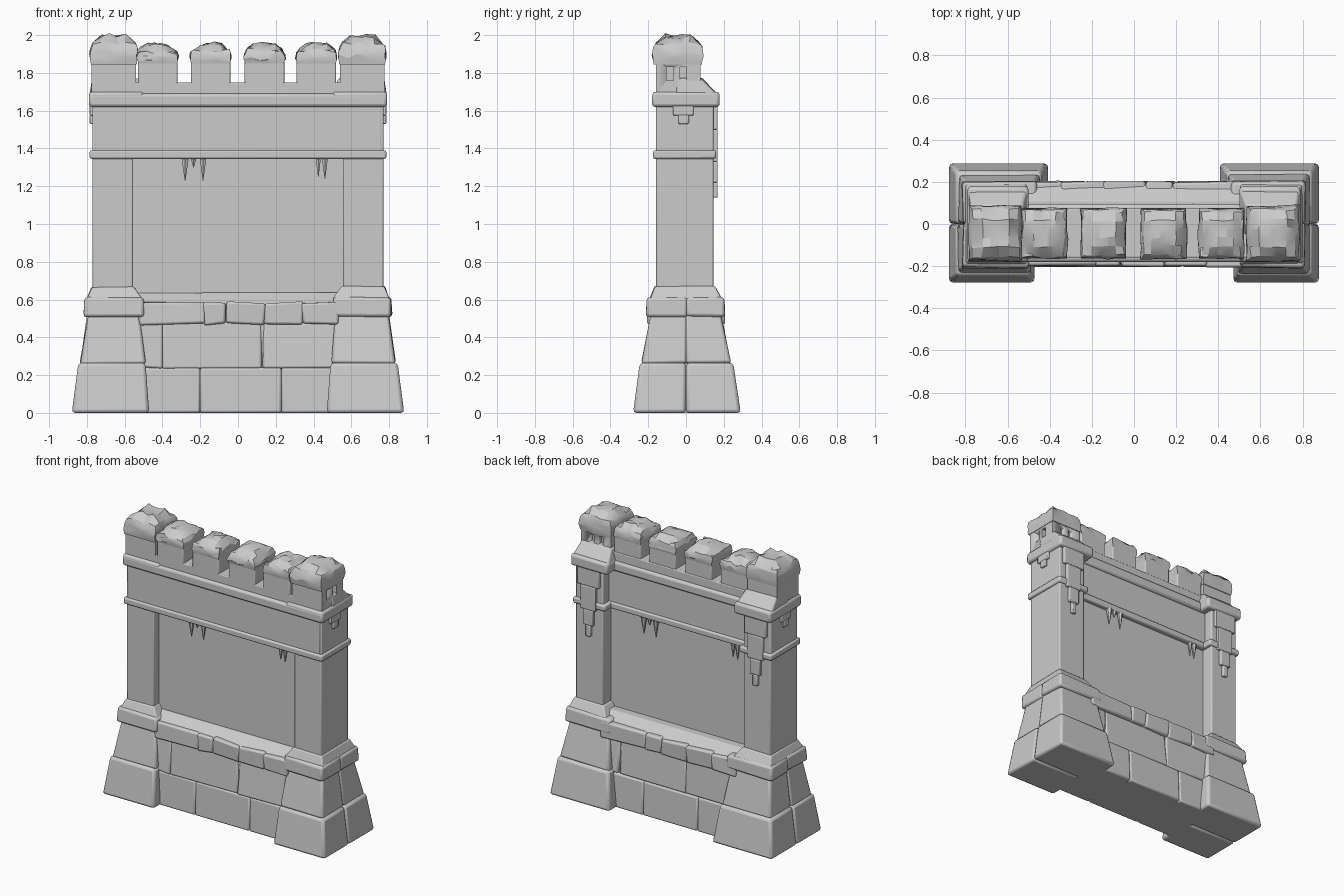
import bpy, bmesh, random
from mathutils import Vector, noise

random.seed(4)
if "Cube" in bpy.data.objects:
    bpy.data.objects.remove(bpy.data.objects["Cube"])

stone = bpy.data.materials.new("pale stone")
stone.use_nodes = True
grey = (0.6, 0.6, 0.6, 1)
stone.diffuse_color = grey
stone.node_tree.nodes["Principled BSDF"].inputs["Base Color"].default_value = grey


def finish(name, bm, bevel=0.0, angle=0.6):
    bmesh.ops.recalc_face_normals(bm, faces=bm.faces)
    mesh = bpy.data.meshes.new(name)
    bm.to_mesh(mesh)
    bm.free()
    mesh.materials.append(stone)
    ob = bpy.data.objects.new(name, mesh)
    bpy.context.collection.objects.link(ob)
    if bevel:
        mod = ob.modifiers.new("bevel", "BEVEL")
        mod.width, mod.segments = bevel, 2
    bpy.ops.object.select_all(action="DESELECT")
    ob.select_set(True)
    bpy.context.view_layer.objects.active = ob
    bpy.ops.object.shade_smooth_by_angle(angle=angle)
    return ob


def frustum(name, low, high, z0, z1, side=1, bevel=0.012, rough=0.0):
    """Block between two rectangles (x0, x1, y0, y1), mirrored by side."""
    bm = bmesh.new()
    bmesh.ops.create_cube(bm, size=1)
    for v in bm.verts:
        r = low if v.co.z < 0 else high
        x = r[0] if v.co.x < 0 else r[1]
        y = r[2] if v.co.y < 0 else r[3]
        v.co = (side * x, y, z0 if v.co.z < 0 else z1)
        if z0 > 0:
            v.co += Vector([random.uniform(-rough, rough) for _ in range(3)])
    return finish(name, bm, bevel)


def box(name, r, z0, z1, side=1, bevel=0.01, rough=0.0):
    return frustum(name, r, r, z0, z1, side, bevel, rough)


def boulder(name, r, z0, z1, side=1):
    """Rounded cap stone with a broken, faceted top."""
    bm = bmesh.new()
    bmesh.ops.create_cube(bm, size=2)
    bmesh.ops.subdivide_edges(bm, edges=bm.edges, cuts=4, use_grid_fill=True)
    for v in bm.verts:
        x, y, z = v.co
        edge = max(abs(x), abs(y))
        t = (z + 1) / 2
        pull = 1 - 0.16 * t ** 4 - 0.05 * (1 - t) ** 3
        drop = 0.3 * t * edge ** 4
        px = (r[0] + r[1]) / 2 + x * pull * (r[1] - r[0]) / 2
        py = (r[2] + r[3]) / 2 + y * pull * (r[3] - r[2]) / 2
        v.co = (side * px, py, z0 + (t - drop) * (z1 - z0))
        if t > 0.3:
            v.co += noise.noise_vector(v.co * 14) * 0.012
            v.co.z += random.uniform(-0.01, 0.01)
    return finish(name, bm, angle=0.35)


def icicle(name, x, y, z, length, width):
    bm = bmesh.new()
    bmesh.ops.create_cone(bm, segments=6, radius1=0.002, radius2=width, depth=length)
    bmesh.ops.translate(bm, verts=bm.verts, vec=(x, y, z - length / 2))
    finish(name, bm)


def window(tower, name, r, side):
    cutter = box(name, r, 1.76, 1.83, side, 0)
    cutter.hide_render = True
    cutter.hide_set(True)
    mod = tower.modifiers.new("window", "BOOLEAN")
    mod.operation, mod.object = "DIFFERENCE", cutter


# Central wall, recessed panel and lintel
box("wall_core", (-0.5, 0.5, -0.17, 0.17), 0, 0.5, bevel=0)
box("recessed_panel", (-0.6, 0.6, -0.1, 0.055), 0.5, 1.4, bevel=0)
box("lintel", (-0.76, 0.76, -0.16, 0.075), 1.36, 1.75, bevel=0.006)
box("lower_moulding", (-0.785, 0.785, -0.175, 0.09), 1.345, 1.39)
box("upper_moulding", (-0.79, 0.79, -0.18, 0.095), 1.62, 1.69, bevel=0.016)

# Masonry courses, the back being the front turned half round
courses = [
    ("foot_stone", [-0.5, -0.2, 0.23, 0.5], 0, 0.24, 0.205, 0.195),
    ("wall_stone", [-0.53, -0.4, 0.13, 0.53], 0.24, 0.48, 0.195, 0.178),
    ("ledge_stone", [-0.53, -0.18, -0.06, 0.14, 0.34, 0.53], 0.47, 0.585, 0.2, 0.2),
]
for turn, face in ((1, "front"), (-1, "back")):
    for name, joints, z0, z1, y0, y1 in courses:
        for a, b in zip(joints, joints[1:]):
            xs = sorted((turn * a, turn * b))
            lo = (*xs, *sorted((-turn * y0, -turn * 0.03)))
            hi = (*xs, *sorted((-turn * y1, -turn * 0.03)))
            frustum(f"{face}_{name}", lo, hi, z0, z1, rough=0.008)
    inner = sorted((-turn * 0.19, -turn * 0.03))
    top = sorted((-turn * 0.11, -turn * 0.03))
    frustum(f"{face}_ledge_slope", (-0.54, 0.54, *inner), (-0.54, 0.54, *top),
            0.57, 0.635, bevel=0.005, rough=0.004)
    # Icicles under the lintel
    for x, length, width in ((-0.28, 0.12, 0.022), (-0.235, 0.05, 0.018), (-0.185, 0.12, 0.02),
                             (0.425, 0.1, 0.016), (0.46, 0.11, 0.018)):
        y = -0.125 if turn > 0 else 0.075
        icicle(f"{face}_icicle", turn * x, y, 1.35, length, width)

# Merlons along the top
for x in (-0.425, -0.145, 0.14, 0.415):
    r = (x - 0.105, x + 0.105, -0.16, 0.07)
    box("merlon", r, 1.7, 1.89, bevel=0.008)
    boulder("merlon_cap", (x - 0.109, x + 0.109, -0.166, 0.076), 1.85, 1.955)

# End towers
for side, word in ((1, "left"), (-1, "right")):
    def part(name, low, high, z0, z1, bevel=0.012, rough=0.0):
        return frustum(f"{word}_{name}", low, high, z0, z1, side, bevel, rough)

    # Battered feet, split into front and back stones
    part("front_foot", (0.47, 0.88, -0.28, 0), (0.49, 0.845, -0.245, 0), 0, 0.265, 0.018, 0.006)
    part("back_foot", (0.405, 0.88, 0, 0.29), (0.44, 0.845, 0, 0.25), 0, 0.265, 0.018, 0.006)
    part("front_shoulder", (0.49, 0.835, -0.235, 0), (0.52, 0.795, -0.185, 0), 0.26, 0.53, 0.015, 0.005)
    part("back_shoulder", (0.445, 0.835, 0, 0.235), (0.48, 0.795, 0, 0.185), 0.26, 0.53, 0.015, 0.005)
    # Collar with sloping top
    part("front_collar", (0.5, 0.815, -0.21, 0.01), (0.5, 0.81, -0.205, 0.01), 0.51, 0.61, 0.016, 0.005)
    part("back_collar", (0.455, 0.815, 0, 0.205), (0.46, 0.81, 0, 0.2), 0.51, 0.61, 0.016, 0.005)
    part("collar_slope", (0.5, 0.8, -0.195, 0.19), (0.55, 0.775, -0.165, 0.15), 0.6, 0.67, 0.008, 0.005)
    # Pillar and its mouldings
    shaft = (0.555, 0.77, -0.158, 0.145)
    part("pillar", shaft, shaft, 0.6, 1.66, 0.008)
    ring = (0.53, 0.785, -0.17, 0.16)
    part("lower_ring", ring, ring, 1.345, 1.39)
    ring = (0.5, 0.79, -0.178, 0.178)
    part("upper_ring", ring, ring, 1.62, 1.7, 0.016)
    part("back_snow_slope", (0.5, 0.785, -0.05, 0.17), (0.53, 0.77, -0.05, 0.085), 1.68, 1.77, 0.012, 0.005)
    # Stepped hanging on the back and drop on the outer side
    for half, z0, z1 in ((0.085, 1.5, 1.64), (0.06, 1.33, 1.5), (0.04, 1.22, 1.33), (0.018, 1.14, 1.22)):
        r = (0.66 - half, 0.66 + half, 0.14, 0.168)
        part("back_hanging", r, r, z0, z1, 0.006)
    for y0, y1, z0, z1 in ((-0.07, 0.04, 1.575, 1.64), (-0.04, 0.015, 1.53, 1.58)):
        r = (0.75, 0.785, y0, y1)
        part("side_drop", r, r, z0, z1, 0.006)
    # Turret with small windows and a rough cap
    r = (0.54, 0.775, -0.16, 0.078)
    turret = part("turret", r, r, 1.68, 1.88, 0)
    for y in (-0.085, -0.015):
        window(turret, f"{word}_side_window_cutter", (0.74, 0.8, y - 0.018, y + 0.018), side)
    for x in (0.62, 0.69):
        window(turret, f"{word}_back_window_cutter", (x - 0.018, x + 0.018, 0.045, 0.1), side)
    boulder(f"{word}_turret_cap", (0.53, 0.785, -0.178, 0.09), 1.845, 2.0, side)
